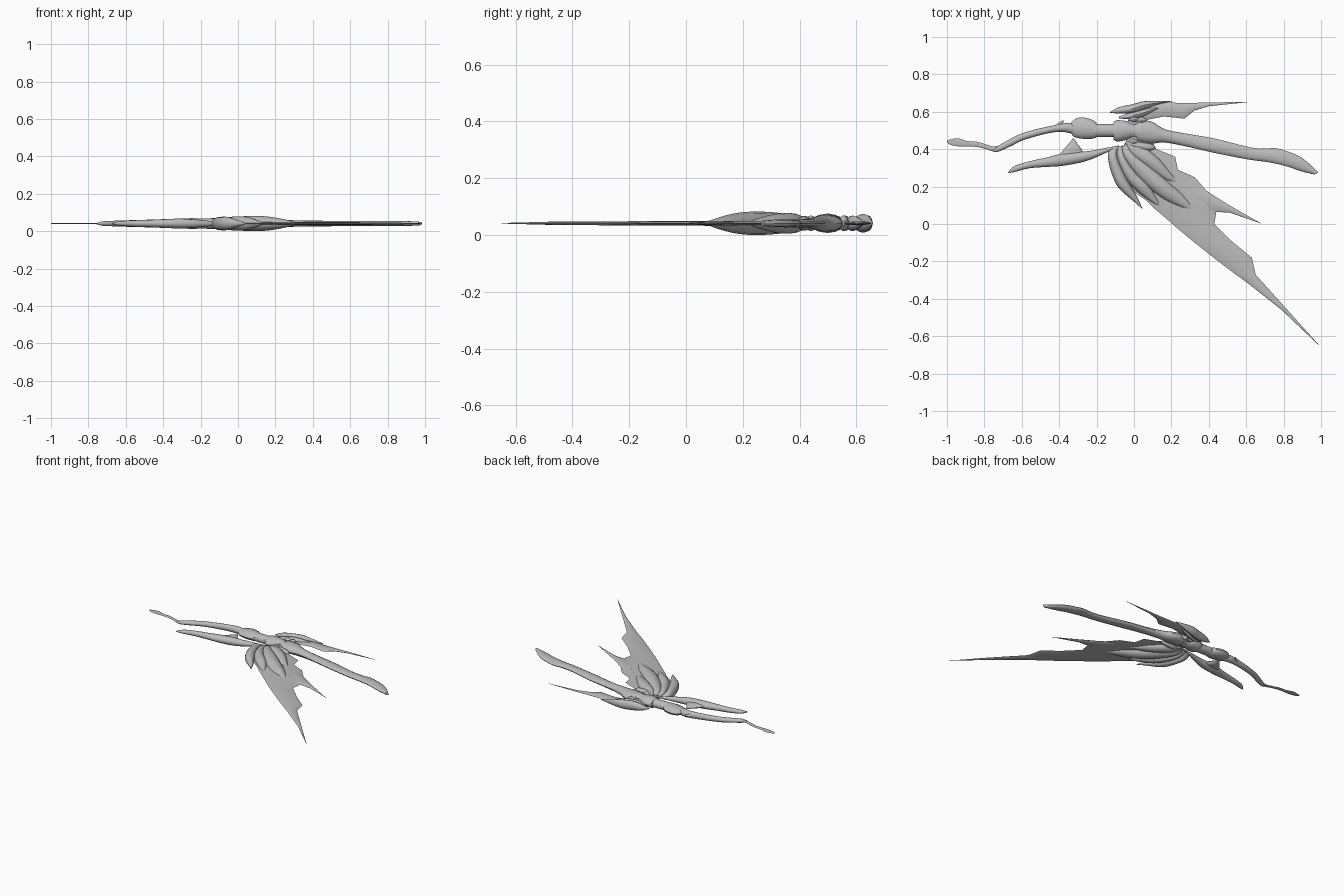
import bpy, bmesh, math
from mathutils import Vector

MID = 0.041  # height of the symmetry plane

steel = bpy.data.materials.new("grey_steel")
steel.diffuse_color = (0.5, 0.5, 0.5, 1)


def spline(rows, steps):
    """Catmull-Rom resampling of the sections"""
    if steps < 2:
        return rows
    out = []
    for i in range(len(rows) - 1):
        a, b = rows[max(i - 1, 0)], rows[i]
        c, d = rows[i + 1], rows[min(i + 2, len(rows) - 1)]
        for s in range(steps):
            t = s / steps
            out.append([0.5 * (2 * q + (r - p) * t + (2 * p - 5 * q + 4 * r - u) * t * t
                               + (3 * q - p - 3 * r + u) * t ** 3)
                        for p, q, r, u in zip(a, b, c, d)])
    return out + [rows[-1]]


def loft(name, rows, sides=12, steps=3, z=MID):
    """Skin elliptic sections, each given as edge point, edge point, half thickness"""
    bm = bmesh.new()
    rings = []
    for x1, y1, x2, y2, h in spline(rows, steps):
        a, b = Vector((x1, y1, z)), Vector((x2, y2, z))
        ring = []
        for k in range(sides):
            t = 2 * math.pi * k / sides
            p = (a + b) / 2 + (a - b) / 2 * math.cos(t)
            p.z += max(h, 0.0005) * math.sin(t)
            ring.append(bm.verts.new(p))
        rings.append(ring)
    for r, s in zip(rings, rings[1:]):
        for k in range(sides):
            n = (k + 1) % sides
            bm.faces.new((r[k], r[n], s[n], s[k]))
    bm.faces.new(rings[0])
    bm.faces.new(rings[-1][::-1])
    bmesh.ops.recalc_face_normals(bm, faces=bm.faces)
    me = bpy.data.meshes.new(name)
    bm.to_mesh(me)
    bm.free()
    me.materials.append(steel)
    ob = bpy.data.objects.new(name, me)
    bpy.context.collection.objects.link(ob)
    bpy.ops.object.select_all(action='DESELECT')
    bpy.context.view_layer.objects.active = ob
    ob.select_set(True)
    bpy.ops.object.shade_smooth_by_angle(angle=math.radians(40))
    return ob


# long curved blade
loft("long_blade", [
    (.02, .55, .02, .44, .032), (.09, .55, .09, .43, .03), (.17, .505, .17, .435, .026),
    (.30, .48, .30, .41, .017), (.44, .455, .43, .38, .015), (.62, .41, .61, .345, .014),
    (.73, .40, .72, .33, .014), (.83, .385, .81, .31, .014), (.91, .345, .90, .28, .013),
    (.985, .275, .965, .265, .009)])
loft("blade_edge_barb", [
    (.67, .40, .67, .36, .008), (.76, .405, .75, .35, .012), (.83, .385, .82, .36, .006)])

# guard, grip and pommel
loft("guard", [
    (-.11, .545, -.11, .455, .03), (-.09, .555, -.09, .44, .034), (-.04, .55, -.04, .45, .034),
    (0, .535, 0, .46, .03), (.03, .55, .03, .44, .034)])
loft("grip", [(-.22, .535, -.22, .465, .027), (-.10, .535, -.10, .465, .029)], 16, 1)
loft("pommel", [
    (-.345, .53, -.335, .485, .012), (-.31, .565, -.32, .465, .022), (-.26, .568, -.27, .455, .028),
    (-.22, .555, -.23, .455, .028), (-.20, .54, -.20, .462, .026)])
for i, (x, y) in enumerate([(.0, .56), (.04, .555), (.0, .44)]):
    loft(f"guard_knuckle_{i + 1}", [
        (x - .03, y + .004, x - .03, y - .004, .008), (x, y + .018, x, y - .018, .028),
        (x + .03, y + .004, x + .03, y - .004, .008)])

# rear arm with its thin hooked end
loft("rear_arm", [
    (-.30, .53, -.30, .47, .02), (-.36, .54, -.36, .49, .023), (-.44, .525, -.43, .49, .022),
    (-.53, .505, -.52, .47, .019), (-.61, .48, -.60, .445, .017), (-.67, .45, -.65, .42, .015),
    (-.73, .415, -.715, .39, .012), (-.755, .39, -.75, .385, .004)])
loft("rear_arm_barb", [
    (-.46, .50, -.44, .49, .012), (-.42, .53, -.40, .50, .014), (-.38, .555, -.375, .55, .003)])
loft("rear_hook", [
    (-.70, .425, -.70, .405, .004), (-.75, .415, -.75, .388, .004), (-.79, .425, -.79, .40, .003),
    (-.84, .44, -.84, .412, .003), (-.89, .443, -.89, .415, .003), (-.94, .458, -.94, .415, .003),
    (-.99, .45, -.985, .425, .002), (-1, .445, -1, .44, .001)])

# lower fang and its barb
loft("lower_fang", [
    (-.08, .42, -.08, .412, .004), (-.16, .405, -.15, .38, .014), (-.24, .39, -.23, .345, .022),
    (-.31, .385, -.30, .325, .026), (-.39, .375, -.39, .31, .024), (-.47, .355, -.47, .305, .02),
    (-.56, .335, -.56, .298, .017), (-.64, .31, -.63, .28, .012), (-.675, .275, -.67, .272, .003)])
loft("fang_barb", [
    (-.40, .37, -.27, .37, .014), (-.37, .405, -.28, .40, .015), (-.345, .435, -.30, .425, .009),
    (-.325, .46, -.32, .455, .002)])

# great wing membrane with its side point
loft("wing_membrane", [
    (-.09, .37, .09, .45, .009), (-.06, .26, .12, .40, .009), (0, .17, .22, .36, .009),
    (.06, .13, .235, .29, .009), (.10, .09, .325, .25, .009), (.16, .04, .42, .14, .009),
    (.24, -.03, .44, .065, .008), (.30, -.08, .43, 0, .008), (.40, -.16, .52, -.09, .008),
    (.53, -.26, .63, -.18, .007), (.60, -.31, .65, -.27, .007), (.79, -.46, .83, -.47, .006),
    (.99, -.65, .992, -.65, .001)], 8, 1)
loft("wing_side_point", [
    (.28, .25, .33, .07, .008), (.43, .15, .44, .065, .007), (.51, .10, .515, .06, .006),
    (.685, 0, .686, 0, .001)], 8, 1)

# raised feathers over the great wing
loft("outer_claw", [
    (-.13, .40, -.08, .42, .008), (-.14, .36, -.09, .37, .03), (-.12, .27, -.06, .29, .036),
    (-.08, .19, -.02, .21, .034), (0, .12, .02, .14, .014), (.045, .08, .045, .082, .002)])
loft("second_feather", [
    (-.09, .41, -.06, .42, .01), (-.09, .35, -.045, .36, .03), (-.05, .25, .01, .28, .037),
    (.01, .18, .08, .21, .036), (.09, .12, .12, .14, .016), (.145, .09, .146, .092, .002)])
loft("great_feather", [
    (-.07, .41, -.03, .43, .012), (-.06, .36, 0, .38, .03), (.0, .27, .09, .31, .04),
    (.08, .19, .18, .23, .04), (.18, .12, .26, .16, .028), (.33, .06, .335, .065, .002)])
loft("inner_feather", [
    (-.05, .42, -.01, .44, .012), (-.01, .36, .06, .41, .034), (.07, .30, .14, .345, .034),
    (.16, .24, .20, .27, .018), (.245, .215, .247, .218, .002)])
loft("short_feather", [
    (-.05, .43, -.04, .445, .01), (.0, .40, .03, .44, .026), (.07, .39, .10, .425, .02),
    (.11, .40, .115, .405, .002)])

# small wing on the opposite side
loft("small_wing_membrane", [
    (-.03, .55, -.03, .60, .006), (.06, .555, .06, .64, .007), (.16, .575, .16, .65, .007),
    (.27, .563, .23, .648, .007), (.32, .605, .33, .648, .006), (.40, .63, .42, .65, .004),
    (.615, .652, .615, .653, .001)], 8, 1)
loft("small_wing_feather", [
    (-.13, .595, -.125, .60, .003), (-.07, .59, -.08, .625, .022), (0, .595, -.01, .64, .032),
    (.06, .615, .05, .656, .03), (.13, .64, .13, .657, .018), (.205, .656, .205, .658, .002)])
loft("small_wing_inner_feather", [
    (-.08, .565, -.08, .575, .006), (-.02, .56, -.02, .595, .024), (.05, .575, .04, .61, .026),
    (.10, .60, .09, .62, .016), (.15, .625, .15, .628, .002)])
loft("small_wing_root", [
    (-.04, .53, .03, .53, .015), (-.03, .56, .04, .56, .012), (-.04, .59, .03, .60, .01)], 8)
loft("great_wing_root", [
    (-.07, .39, .09, .41, .012), (-.05, .43, .07, .44, .014), (-.03, .47, .05, .47, .02)], 8)
